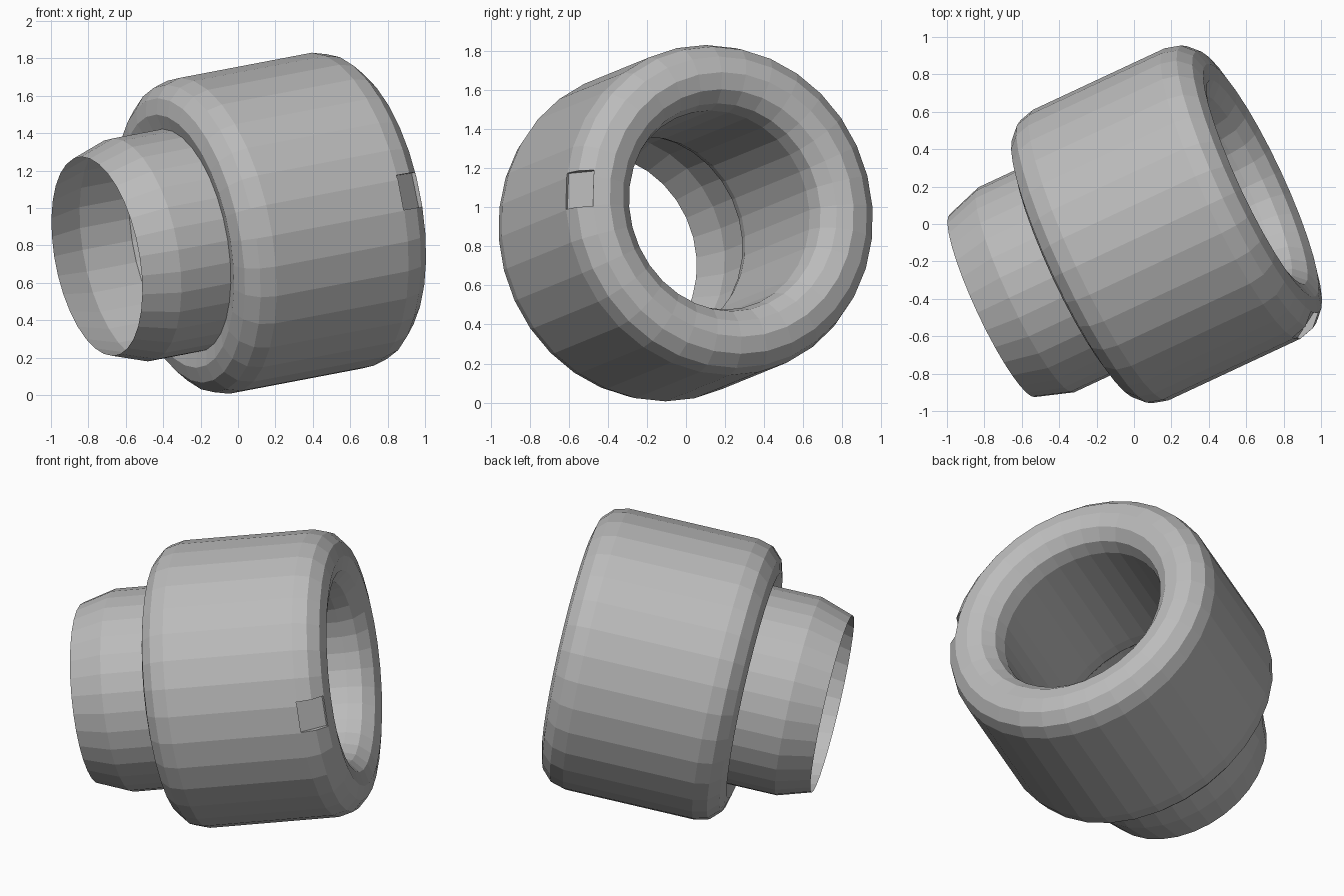
import bpy, bmesh, math
from mathutils import Vector, Matrix

if "Cube" in bpy.data.objects:
    bpy.data.objects.remove(bpy.data.objects["Cube"], do_unlink=True)

SIDES = 32
AXIS = Vector((0.893, 0.417, 0.17)).normalized()
ORIGIN = Vector((0, -0.083, 0.885))

grey = bpy.data.materials.new("plain_grey")
grey.use_nodes = True
grey.diffuse_color = (0.5, 0.5, 0.5, 1)
grey.node_tree.nodes["Principled BSDF"].inputs["Base Color"].default_value = (0.5, 0.5, 0.5, 1)


def finish(name, bm):
    mesh = bpy.data.meshes.new(name)
    bm.to_mesh(mesh)
    bm.free()
    mesh.materials.append(grey)
    obj = bpy.data.objects.new(name, mesh)
    bpy.context.collection.objects.link(obj)
    return obj


def lathe(name, profile, closed):
    """Revolve (distance along axis, radius) points around the tilted axis."""
    bm = bmesh.new()
    side = AXIS.cross(Vector((0, 0, 1))).normalized()
    up = side.cross(AXIS)
    rings = []
    for t, r in profile:
        ring = []
        for i in range(SIDES):
            a = math.tau * i / SIDES
            ring.append(bm.verts.new(ORIGIN + AXIS * t + (side * math.cos(a) + up * math.sin(a)) * r))
        rings.append(ring)
    pairs = list(zip(rings, rings[1:]))
    if closed:
        pairs.append((rings[-1], rings[0]))
    for a, b in pairs:
        for i in range(SIDES):
            j = (i + 1) % SIDES
            bm.faces.new((a[i], a[j], b[j], b[i]))
    bmesh.ops.recalc_face_normals(bm, faces=bm.faces)
    return finish(name, bm)


# Thick sleeve: a tube whose wall has fully rounded ends
MID, HALF, BACK, FRONT = 0.687, 0.17, -0.2, 0.59
section = []
for centre, start in ((FRONT, 90), (BACK, 270)):
    for step in range(7):
        a = math.radians(start - 30 * step)
        section.append((centre + HALF * math.cos(a), MID + HALF * math.sin(a)))
sleeve = lathe("outer_sleeve", section, True)

# Thin neck with a tapered open mouth
lathe("neck", [(-0.845, 0.54), (-0.644, 0.605), (-0.31, 0.605)], False)

# Small notch cut into the sleeve's front rim
radial = Vector((0.325, -0.735, 0.092))
radial = (radial - AXIS * radial.dot(AXIS)).normalized()
tangent = AXIS.cross(radial)
normal = (AXIS * 0.54 + radial * 0.85).normalized()
along = tangent.cross(normal)
place = Matrix((normal, tangent, along)).transposed().to_4x4()
place.translation = ORIGIN + AXIS * 0.665 + radial * 0.815 + normal * 0.025
bm = bmesh.new()
bmesh.ops.create_cube(bm, size=1, matrix=place @ Matrix.Diagonal((0.1, 0.19, 0.17, 1)))
bmesh.ops.recalc_face_normals(bm, faces=bm.faces)
cutter = finish("notch_cutter", bm)
cutter.hide_render = True
cutter.hide_viewport = True
cutter.display_type = 'WIRE'
cut = sleeve.modifiers.new("notch", 'BOOLEAN')
cut.operation = 'DIFFERENCE'
cut.solver = 'EXACT'
cut.object = cutter
